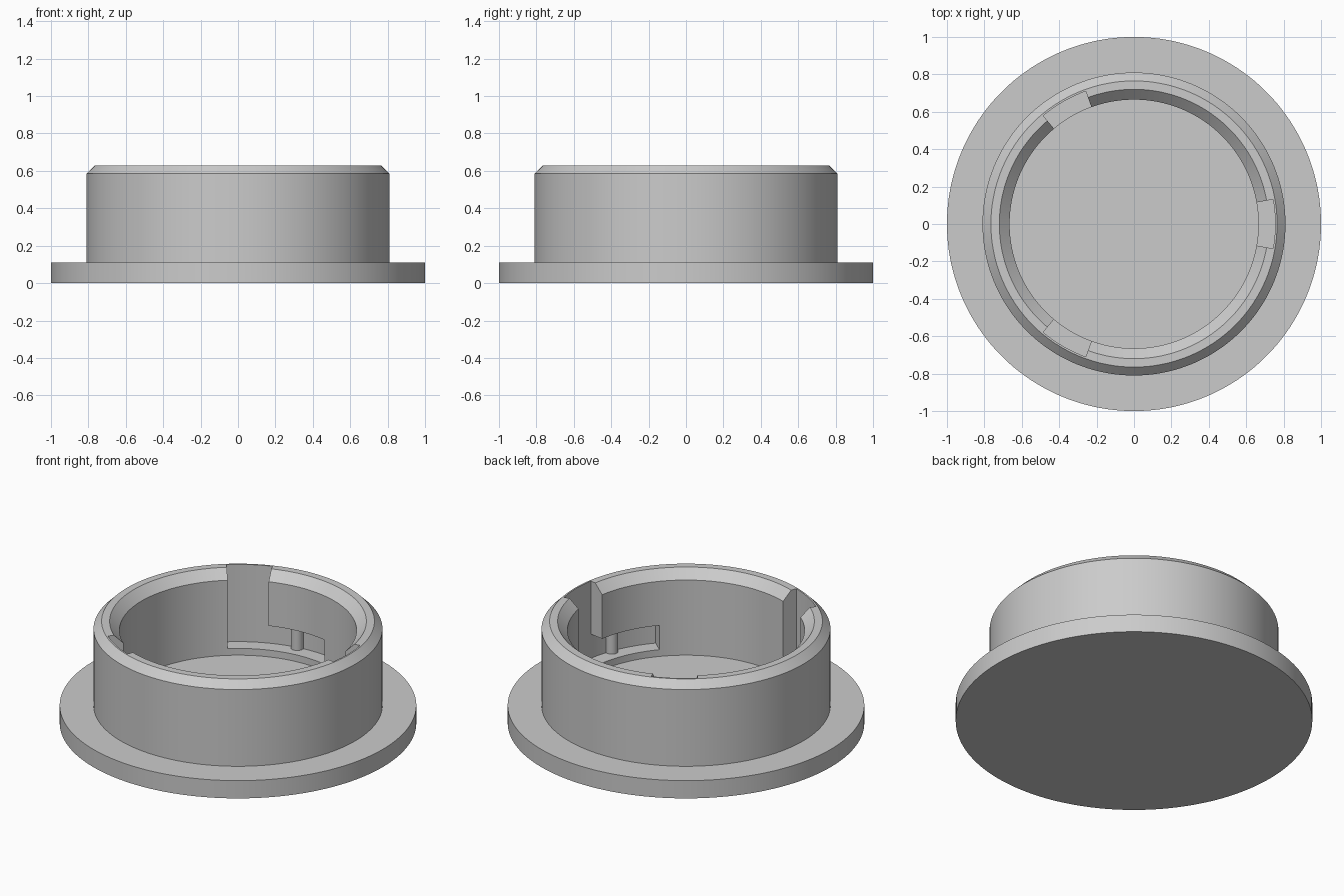
import bpy, bmesh
from math import sin, cos, radians, pi

if "Cube" in bpy.data.objects:
    bpy.data.objects.remove(bpy.data.objects["Cube"], do_unlink=True)

grey = bpy.data.materials.new("plain grey")
grey.use_nodes = True
grey.diffuse_color = (0.6, 0.6, 0.6, 1)
grey.node_tree.nodes["Principled BSDF"].inputs["Base Color"].default_value = (0.6, 0.6, 0.6, 1)

SEGMENTS = 180
SLOT_ANGLES = (0, 120, 240)
SLOT_HALF, CHANNEL_END, PIN_ANGLE = 10, -42, -21.3
WALL_R, SLOT_R = 0.665, 0.755
SLOT_FLOOR, CHANNEL_TOP = 0.152, 0.302


def make_object(name, bm):
    bmesh.ops.recalc_face_normals(bm, faces=bm.faces)
    mesh = bpy.data.meshes.new(name)
    bm.to_mesh(mesh)
    bm.free()
    mesh.materials.append(grey)
    obj = bpy.data.objects.new(name, mesh)
    bpy.context.collection.objects.link(obj)
    return obj


def lathe(name, profile):
    """Spin an (r, z) profile around z; both open ends are capped flat."""
    bm = bmesh.new()
    rings = [[bm.verts.new((r * cos(2 * pi * i / SEGMENTS), r * sin(2 * pi * i / SEGMENTS), z))
              for i in range(SEGMENTS)] for r, z in profile]
    for low, high in zip(rings, rings[1:]):
        for i in range(SEGMENTS):
            j = (i + 1) % SEGMENTS
            bm.faces.new((low[i], low[j], high[j], high[i]))
    bm.faces.new(rings[0])
    bm.faces.new(rings[-1])
    return make_object(name, bm)


def sector(name, start, end, r0, r1, z0, z1):
    """Solid piece of a ring between two angles in degrees."""
    bm = bmesh.new()
    angles = [radians(a) for a in range(start, end + 1, 2)]
    outline = [(r1 * cos(a), r1 * sin(a)) for a in angles]
    outline += [(r0 * cos(a), r0 * sin(a)) for a in reversed(angles)]
    base = bm.faces.new([bm.verts.new((x, y, z0)) for x, y in outline])
    top = bmesh.ops.extrude_face_region(bm, geom=[base])["geom"]
    bmesh.ops.translate(bm, vec=(0, 0, z1 - z0),
                        verts=[v for v in top if isinstance(v, bmesh.types.BMVert)])
    return make_object(name, bm)


def cut(target, cutter):
    mod = target.modifiers.new("cut", "BOOLEAN")
    mod.operation, mod.solver, mod.object = "DIFFERENCE", "EXACT", cutter
    bpy.context.view_layer.objects.active = target
    bpy.ops.object.modifier_apply(modifier=mod.name)
    bpy.data.objects.remove(cutter, do_unlink=True)


def smooth(obj):
    bpy.ops.object.select_all(action="DESELECT")
    obj.select_set(True)
    bpy.context.view_layer.objects.active = obj
    bpy.ops.object.shade_smooth_by_angle(angle=radians(30))


# Flanged cup with chamfered rim
cap = lathe("flanged_cap", [
    (1, 0), (1, 0.11), (0.81, 0.11), (0.81, 0.585), (0.765, 0.63),
    (0.72, 0.63), (WALL_R, 0.575), (WALL_R, 0.11)])

# Bayonet slots: vertical entry plus a sideways locking channel
for a in SLOT_ANGLES:
    cut(cap, sector("channel_cutter", a + CHANNEL_END, a + SLOT_HALF,
                    0.6, SLOT_R, SLOT_FLOOR, CHANNEL_TOP))
    cut(cap, sector("entry_cutter", a - SLOT_HALF, a + SLOT_HALF,
                    0.6, SLOT_R, 0.2, 0.7))
smooth(cap)

# Locking pins on the back wall of each channel
for n, a in enumerate(SLOT_ANGLES):
    t = radians(a + PIN_ANGLE)
    bpy.ops.mesh.primitive_cylinder_add(
        vertices=32, radius=0.036, depth=CHANNEL_TOP - SLOT_FLOOR + 0.01,
        location=(0.75 * cos(t), 0.75 * sin(t), (CHANNEL_TOP + SLOT_FLOOR) / 2))
    pin = bpy.context.object
    pin.name = f"locking_pin_{n + 1}"
    pin.data.materials.append(grey)
    smooth(pin)
